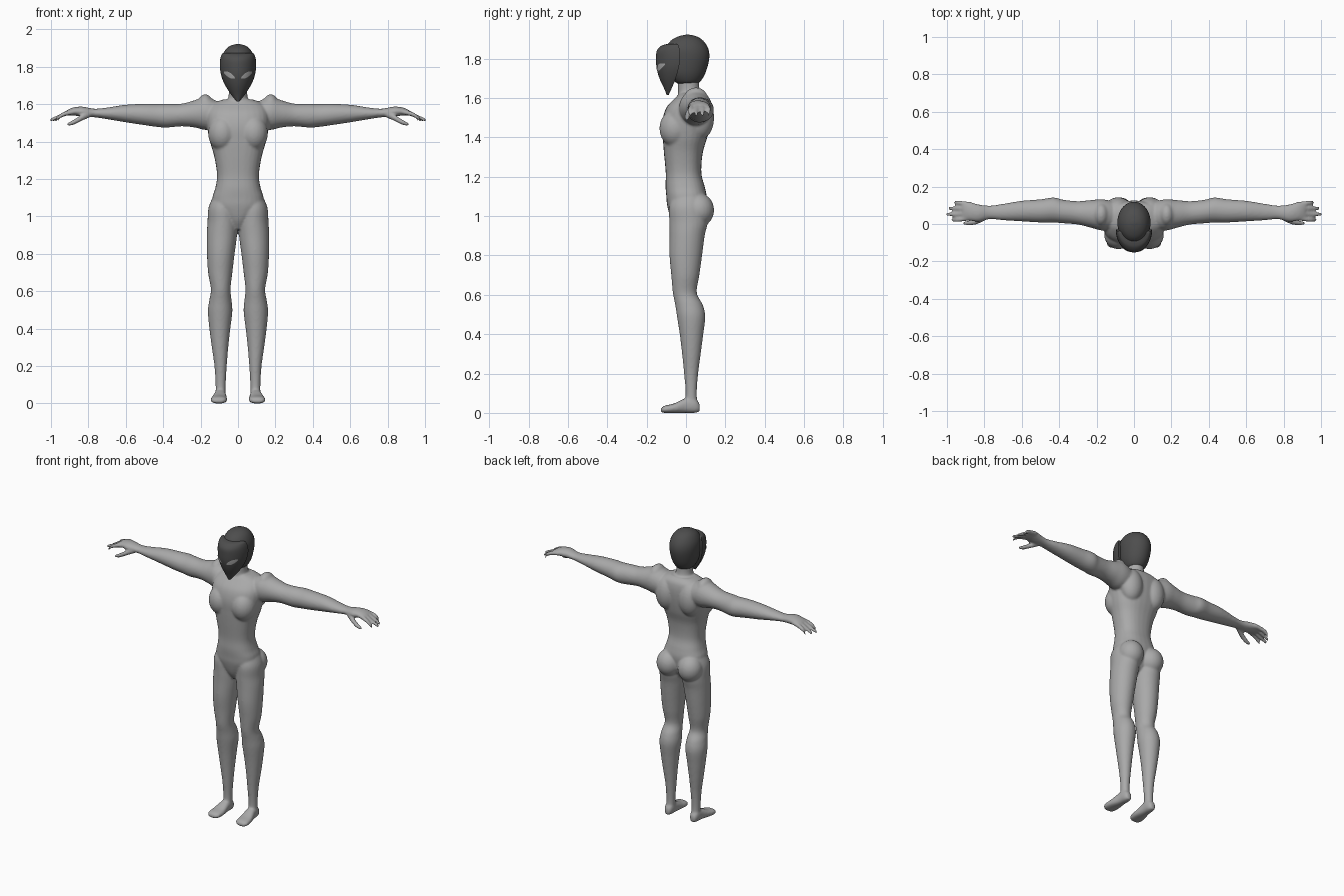
import bpy, bmesh, math
from mathutils import Vector, Matrix


def material(name, v):
    m = bpy.data.materials.new(name)
    m.diffuse_color = (v, v, v, 1)
    return m


BODY = material("body grey", 0.40)
DARK = material("dark grey", 0.075)


def spline(rows, steps):
    """Catmull-Rom interpolation of cross-section rows."""
    out = []
    for i in range(len(rows) - 1):
        p0, p1, p2 = rows[max(i - 1, 0)], rows[i], rows[i + 1]
        p3 = rows[min(i + 2, len(rows) - 1)]
        for k in range(steps):
            t = k / steps
            out.append([0.5 * (2 * b + (c - a) * t + (2 * a - 5 * b + 4 * c - d) * t * t
                               + (3 * b - a - 3 * c + d) * t ** 3)
                        for a, b, c, d in zip(p0, p1, p2, p3)])
    out.append(list(rows[-1]))
    return out


def skin(bm, rings):
    rings = [[bm.verts.new(p) for p in r] for r in rings]
    n = len(rings[0])
    for a, b in zip(rings, rings[1:]):
        for i in range(n):
            bm.faces.new((a[i], a[(i + 1) % n], b[(i + 1) % n], b[i]))
    bm.faces.new(rings[0])
    bm.faces.new(rings[-1])


def loft(bm, axis, rows, side=1, power=2.0, steps=5, n=28):
    """Rows are (position, low, high, low, high) across the two other axes."""
    rings = []
    for t, a0, a1, b0, b1 in spline(rows, steps):
        ring = []
        for i in range(n):
            ang = 2 * math.pi * i / n
            c, s = math.cos(ang), math.sin(ang)
            a = (a0 + a1) / 2 + (a1 - a0) / 2 * math.copysign(abs(c) ** (2 / power), c)
            b = (b0 + b1) / 2 + (b1 - b0) / 2 * math.copysign(abs(s) ** (2 / power), s)
            x, y, z = {'x': (t, a, b), 'y': (a, t, b), 'z': (a, b, t)}[axis]
            ring.append((x * side, y, z))
        rings.append(ring)
    skin(bm, rings)


def ball(bm, centre, radii, side):
    c = Vector((centre[0] * side, centre[1], centre[2]))
    bmesh.ops.create_uvsphere(bm, u_segments=24, v_segments=16, radius=1,
                              matrix=Matrix.Translation(c) @ Matrix.Diagonal((*radii, 1)))


def tube(bm, points, side):
    """Finger running along x: points are (x, y, z, radius)."""
    loft(bm, 'x', [(x, y - r, y + r, z - r, z + r) for x, y, z, r in points], side, n=12)


def finish(name, bm, mat):
    bmesh.ops.recalc_face_normals(bm, faces=bm.faces)
    me = bpy.data.meshes.new(name)
    bm.to_mesh(me)
    bm.free()
    ob = bpy.data.objects.new(name, me)
    bpy.context.collection.objects.link(ob)
    bpy.ops.object.select_all(action='DESELECT')
    ob.select_set(True)
    bpy.context.view_layer.objects.active = ob
    if name == "body":  # fuse the overlapping limbs into one smooth skin
        r = ob.modifiers.new("fuse", 'REMESH')
        r.mode, r.voxel_size = 'VOXEL', 0.0065
        s = ob.modifiers.new("soften", 'SMOOTH')
        s.factor, s.iterations = 0.5, 7
        for m in ("fuse", "soften"):
            bpy.ops.object.modifier_apply(modifier=m)
    ob.data.materials.clear()
    ob.data.materials.append(mat)
    bpy.ops.object.shade_smooth_by_angle(angle=math.radians(50))
    return ob


bm = bmesh.new()
# torso
loft(bm, 'z', [
    (0.93, -.025, .025, -.045, .04), (0.98, -.065, .065, -.075, .08),
    (1.05, -.13, .13, -.095, .10), (1.10, -.137, .137, -.10, .105),
    (1.15, -.122, .122, -.104, .095), (1.22, -.112, .112, -.103, .078),
    (1.32, -.127, .127, -.112, .085), (1.40, -.15, .15, -.118, .108),
    (1.48, -.165, .165, -.12, .122), (1.55, -.165, .165, -.10, .125),
    (1.60, -.14, .14, -.055, .115), (1.625, -.08, .08, -.03, .09)], power=2.4)
# neck
loft(bm, 'z', [(1.55, -.075, .075, -.04, .10), (1.61, -.06, .06, -.04, .082),
               (1.65, -.05, .05, -.04, .068), (1.72, -.05, .05, -.04, .065)])
for s in (1, -1):
    # chest, shoulder blades, buttocks, shoulder caps
    ball(bm, (.083, -.055, 1.445), (.077, .08, .095), s)
    ball(bm, (.085, .075, 1.50), (.075, .068, .11), s)
    ball(bm, (.078, .065, 1.03), (.078, .078, .085), s)
    ball(bm, (.175, .05, 1.595), (.042, .062, .058), s)
    # leg
    loft(bm, 'z', [
        (1.12, .03, .125, -.06, .08), (1.05, .01, .157, -.085, .10),
        (.97, .001, .163, -.085, .11), (.90, .005, .167, -.084, .095),
        (.80, .018, .166, -.084, .082), (.70, .030, .160, -.075, .068),
        (.61, .040, .145, -.067, .055), (.55, .034, .154, -.055, .085),
        (.49, .030, .161, -.046, .098), (.40, .041, .153, -.032, .088),
        (.30, .052, .140, -.02, .075), (.20, .060, .126, -.010, .062),
        (.10, .066, .120, -.002, .055), (.03, .066, .120, -.008, .060)], s)
    # foot
    loft(bm, 'y', [
        (-.128, .085, .125, .004, .022), (-.11, .062, .145, 0, .036),
        (-.06, .058, .143, 0, .048), (0, .064, .127, 0, .075),
        (.045, .066, .122, 0, .075), (.07, .078, .11, .006, .045)], s, 2.4)
    # arm and palm
    loft(bm, 'x', [
        (.10, -.03, .12, 1.47, 1.61), (.17, -.035, .132, 1.462, 1.64),
        (.23, -.02, .128, 1.475, 1.622), (.30, -.003, .122, 1.482, 1.603),
        (.38, .004, .13, 1.475, 1.602), (.43, .008, .142, 1.478, 1.602),
        (.50, .008, .132, 1.488, 1.602), (.60, .014, .124, 1.503, 1.597),
        (.70, .02, .108, 1.52, 1.582), (.77, .026, .098, 1.53, 1.576),
        (.83, .012, .105, 1.532, 1.587), (.88, .018, .118, 1.54, 1.583),
        (.915, .022, .116, 1.54, 1.568)], s)
    # fingers: offset across the hand and reach
    for y0, y1, tip in ((.031, .022, .975), (.057, .052, 1.005),
                        (.082, .084, .992), (.106, .114, .962)):
        tube(bm, [(.87, y0, 1.56, .012), (.915, (y0 + y1) / 2, 1.552, .0135),
                  (.95, y1, 1.537, .012), (tip, y1, 1.514, .009)], s)
    # thumb
    tube(bm, [(.79, .04, 1.548, .018), (.84, .015, 1.525, .017),
              (.88, .006, 1.503, .014), (.915, .004, 1.491, .008)], s)
finish("body", bm, BODY)

# skull
bm = bmesh.new()
loft(bm, 'z', [
    (1.668, -.035, .035, -.03, .05), (1.685, -.058, .058, -.06, .074),
    (1.73, -.078, .078, -.09, .10), (1.80, -.088, .088, -.10, .118),
    (1.85, -.086, .086, -.102, .113), (1.89, -.068, .068, -.078, .088),
    (1.912, -.042, .042, -.04, .055), (1.921, -.012, .012, -.002, .018)], n=36)
finish("skull", bm, DARK)

# mask: rows are (height, half width, front, back edge)
MASK = spline([(1.615, .008, -.098, -.088), (1.65, .036, -.112, -.072),
               (1.70, .068, -.135, -.052), (1.75, .089, -.149, -.038),
               (1.80, .097, -.152, -.030), (1.84, .095, -.148, -.032),
               (1.865, .088, -.125, -.038), (1.873, .080, -.10, -.045)], 5)
bm = bmesh.new()
skin(bm, [[(w * math.sin(a), b + (f - b) * math.cos(a), z)
           for a in (math.pi * (i / 28 - 0.5) for i in range(29))]
          for z, w, f, b in MASK])
finish("mask", bm, DARK)


def mask_y(x, z):
    for p, q in zip(MASK, MASK[1:]):
        if p[0] <= z <= q[0]:
            t = (z - p[0]) / (q[0] - p[0])
            w, f, b = (p[k] + (q[k] - p[k]) * t for k in (1, 2, 3))
            return b + (f - b) * math.sqrt(max(0, 1 - (x / w) ** 2))


# slanted almond eyes laid on the mask
for s, name in ((1, "left_eye"), (-1, "right_eye")):
    bm = bmesh.new()
    prev = None
    for i in range(13):
        t = i / 12
        x = .017 + .058 * t
        mid, half = 1.741 + .030 * t, .0145 * math.sin(math.pi * (.04 + .92 * t)) ** .8
        col = [bm.verts.new((x * s * 1.01, mask_y(x, z) - .003, z))
               for z in (mid - half, mid - half / 3, mid + half / 3, mid + half)]
        if prev:
            for k in range(3):
                f = bm.faces.new((prev[k], col[k], col[k + 1], prev[k + 1]))
        prev = col
    ob = finish(name, bm, BODY)
    if ob.data.polygons[0].normal.y > 0:
        ob.data.flip_normals()
